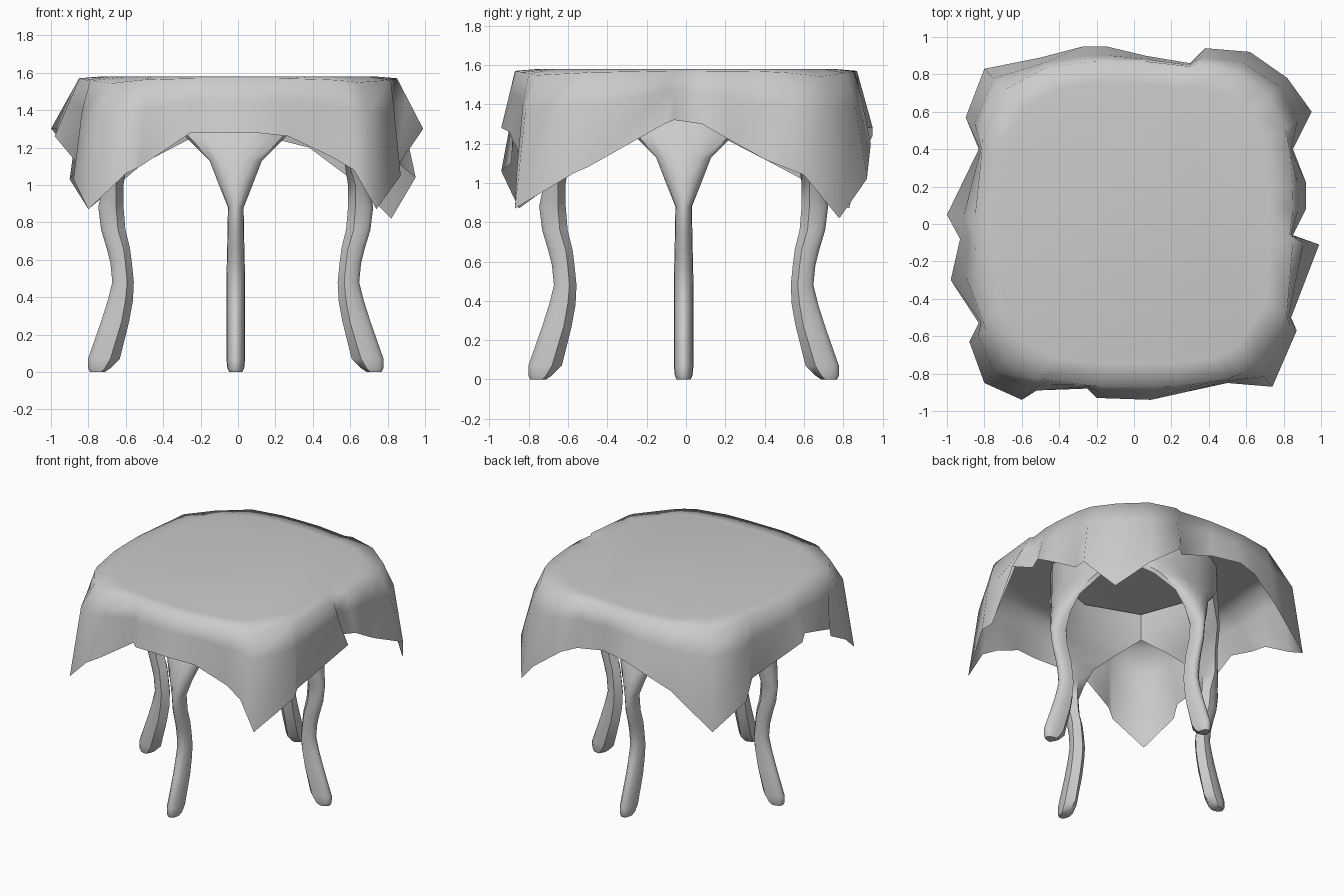
import bpy, bmesh, math
from mathutils import Matrix, Vector

if "Cube" in bpy.data.objects:
    bpy.data.objects.remove(bpy.data.objects["Cube"], do_unlink=True)

grey = bpy.data.materials.new("plain_grey")
grey.use_nodes = True
COLOUR = (0.6, 0.6, 0.6, 1)
grey.diffuse_color = COLOUR
grey.node_tree.nodes["Principled BSDF"].inputs["Base Color"].default_value = COLOUR


def make_object(name, bm):
    """Turn a bmesh into a finished object in the scene."""
    mesh = bpy.data.meshes.new(name)
    bm.to_mesh(mesh)
    bm.free()
    mesh.materials.append(grey)
    obj = bpy.data.objects.new(name, mesh)
    bpy.context.collection.objects.link(obj)
    bpy.ops.object.select_all(action="DESELECT")
    obj.select_set(True)
    bpy.context.view_layer.objects.active = obj


def bridge(bm, lower, upper):
    """Join two closed rings of equal length with quads."""
    count = len(lower)
    for i in range(count):
        j = (i + 1) % count
        bm.faces.new((lower[i], lower[j], upper[j], upper[i]))


# Curved legs: one at the middle of each side, spreading at the top until
# neighbours meet and form an eight-sided ring under the cloth
# rows: height, outer, side and inner distance from centre, half width
LEG_ROWS = [
    (0, .78, .72, .70, .035), (.02, .79, .70, .67, .045),
    (.07, .79, .67, .62, .05), (.27, .72, .61, .57, .05),
    (.38, .685, .59, .55, .05), (.48, .66, .58, .545, .05),
    (.58, .67, .59, .555, .048), (.66, .69, .60, .565, .046),
    (.76, .72, .63, .59, .044), (.88, .735, .64, .60, .042),
    (1.0, .71, .64, .60, .09), (1.13, .67, .60, .58, .14),
    (1.25, .61, .52, .55, .26), (1.36, .55, .38, .52, .38),
    (1.56, .55, .38, .52, .38),
]
# blend from outer to side distance, and share of the half width
ROUND = [(0, .25), (.2, .65), (.6, .93), (1, 1)]
LEG_CENTRE = Vector((-.012, -.012, 0))


def leg_ring(bm, z, outer, side, inner, width):
    half = [(outer + f * (side - outer), v * width, z) for f, v in ROUND]
    mirrored = [(x, -y, z) for x, y, z in reversed(half)]
    return [bm.verts.new(co) for co in half + [(inner, 0, z)] + mirrored]


def make_leg(name, turn):
    bm = bmesh.new()
    rings = [leg_ring(bm, *row) for row in LEG_ROWS]
    for lower, upper in zip(rings, rings[1:]):
        bridge(bm, lower, upper)
    bm.faces.new(rings[0])
    bmesh.ops.recalc_face_normals(bm, faces=bm.faces)
    bmesh.ops.rotate(bm, verts=bm.verts, matrix=Matrix.Rotation(turn, 3, "Z"))
    bmesh.ops.translate(bm, verts=bm.verts, vec=LEG_CENTRE)
    make_object(name, bm)
    bpy.ops.object.shade_smooth_by_angle(angle=math.radians(50))


for i, side_name in enumerate(("left", "back", "right", "front")):
    make_leg(side_name + "_leg", i * math.pi / 2)

# Draped cloth: uneven hem, counter-clockwise from the left side
HEM = [
    (.92, .08, 1.3), (.92, .22, 1.22), (.85, .4, 1.12), (.95, .6, 1.04),
    (.82, .78, .82), (.62, .92, 1.02), (.38, .94, 1.2), (.3, .86, 1.22),
    (.06, .9, 1.28), (-.15, .95, 1.28), (-.27, .95, 1.24), (-.5, .89, 1.12),
    (-.8, .83, .87), (-.9, .57, 1.03), (-.83, .4, 1.12), (-1, .05, 1.3),
    (-.93, -.08, 1.3), (-.98, -.3, 1.26), (-.83, -.53, 1.08), (-.88, -.63, 1.03),
    (-.8, -.85, .87), (-.6, -.94, 1.06), (-.52, -.89, 1.1), (-.25, -.88, 1.28),
    (-.2, -.93, 1.28), (.09, -.94, 1.28), (.27, -.9, 1.26), (.5, -.85, 1.15),
    (.62, -.86, 1.08), (.74, -.87, .87), (.87, -.57, 1.05), (.84, -.5, 1.08),
    (.99, -.11, 1.3), (.85, -.06, 1.32),
]
TOP = 1.58


def cloth_fall(hem):
    """Points of one cloth strip, from the hem up over the rounded edge."""
    flat = Vector((hem.x, hem.y, 0))
    reach = (abs(flat.x / .85) ** 3.5 + abs(flat.y / .87) ** 3.5) ** (-1 / 3.5)
    bend = flat * min(reach, .98)
    corner = min(1, min(abs(bend.x), abs(bend.y)) / .7)
    bend.z = TOP - .01 - .03 * corner ** 4
    # the corners bulge out before they drop
    middle = bend.lerp(hem, .4 + .15 * corner ** 3)
    middle.z = bend.z + (hem.z - bend.z) * (.4 - .18 * corner ** 3)
    inner = Vector((bend.x * .86, bend.y * .86, TOP))
    return hem, middle, bend, inner


bm = bmesh.new()
strips = [[bm.verts.new(place) for place in cloth_fall(Vector(co))] for co in HEM]
rings = list(zip(*strips))
for lower, upper in zip(rings, rings[1:]):
    bridge(bm, lower, upper)
bm.faces.new(rings[-1])
make_object("tablecloth", bm)
bpy.ops.object.shade_smooth()
